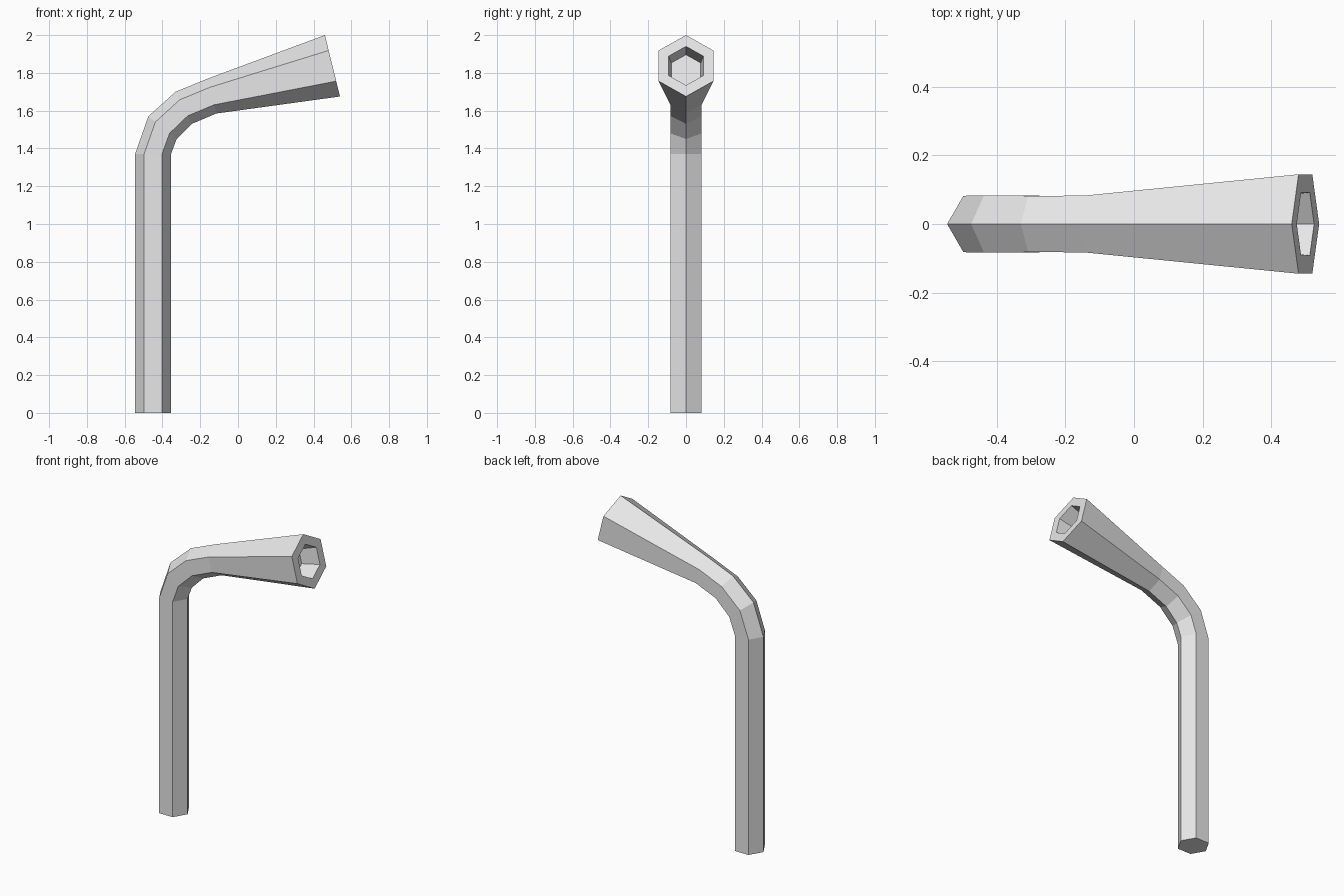
import bpy, bmesh, math
from mathutils import Vector

if "Cube" in bpy.data.objects:
    bpy.data.objects.remove(bpy.data.objects["Cube"])

SIDES = 6
# Rings as (outer x, outer z, inner x, inner z): opposite corners of each hexagon
RINGS = [
    (-0.545, 0.00, -0.355, 0.00),     # foot of the shaft
    (-0.545, 1.37, -0.355, 1.37),     # start of the bend
    (-0.475, 1.57, -0.325, 1.45),
    (-0.330, 1.70, -0.245, 1.53),
    (-0.160, 1.77, -0.115, 1.585),    # start of the flared head
    (0.460, 2.00, 0.540, 1.675),      # rim of the head
]

metal = bpy.data.materials.new("light grey")
metal.diffuse_color = (0.8, 0.8, 0.8, 1)
metal.use_nodes = True
metal.node_tree.nodes["Principled BSDF"].inputs["Base Color"].default_value = metal.diffuse_color

bm = bmesh.new()


def hex_ring(centre, axis, radius):
    """Hexagon with corners along axis, spread sideways in y."""
    ring = []
    for i in range(SIDES):
        a = math.tau * i / SIDES
        ring.append(bm.verts.new(centre + axis * radius * math.cos(a)
                                 + Vector((0, radius * math.sin(a), 0))))
    return ring


def bridge(a, b):
    for i in range(SIDES):
        j = (i + 1) % SIDES
        bm.faces.new((a[i], a[j], b[j], b[i]))


# Outer skin
loops = []
for ox, oz, ix, iz in RINGS:
    outer, inner = Vector((ox, 0, oz)), Vector((ix, 0, iz))
    span = outer - inner
    centre, axis = (outer + inner) / 2, span.normalized()
    loops.append(hex_ring(centre, axis, span.length / 2))

# Rim and tapered socket in the head
inward = Vector((-axis.z, 0, axis.x))
loops.append(hex_ring(centre, axis, 0.106))
loops.append(hex_ring(centre + inward * 0.12, axis, 0.09))

for a, b in zip(loops, loops[1:]):
    bridge(a, b)
bm.faces.new(loops[0])
bm.faces.new(loops[-1])
bmesh.ops.recalc_face_normals(bm, faces=bm.faces[:])

mesh = bpy.data.meshes.new("bent_socket_wrench")
bm.to_mesh(mesh)
bm.free()
mesh.materials.append(metal)
obj = bpy.data.objects.new("bent_socket_wrench", mesh)
bpy.context.collection.objects.link(obj)
